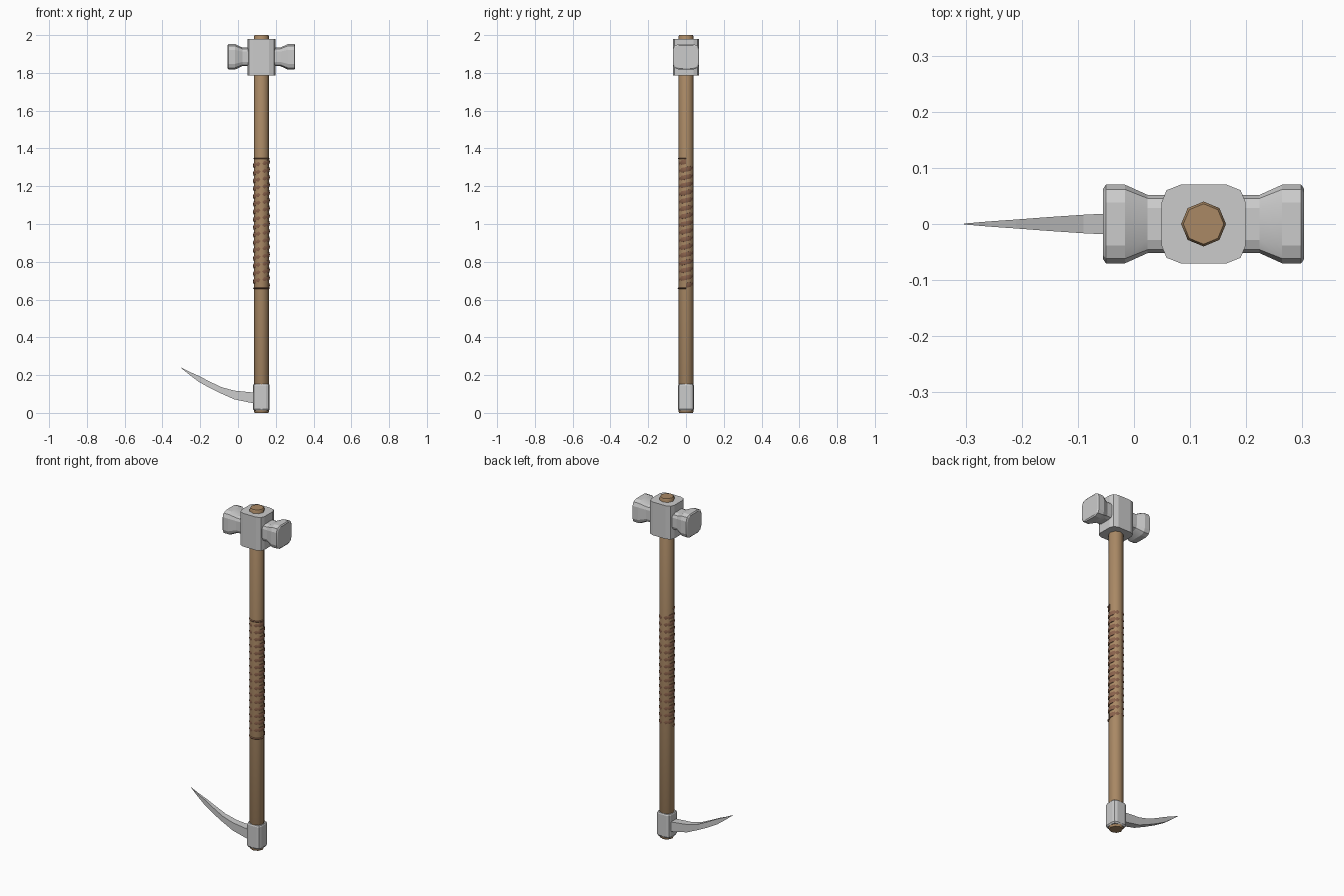
import bpy, bmesh, math
from mathutils import Vector

if "Cube" in bpy.data.objects:
    bpy.data.objects.remove(bpy.data.objects["Cube"])

CX = 0.124  # shaft axis


def material(name, rgb):
    m = bpy.data.materials.new(name)
    m.diffuse_color = (*rgb, 1)
    m.use_nodes = True
    m.node_tree.nodes["Principled BSDF"].inputs["Base Color"].default_value = m.diffuse_color
    return m


wood = material("wood", (0.40, 0.25, 0.13))
leather = material("leather", (0.25, 0.12, 0.07))


def loft(name, rings, mat=None, smooth=None):
    """Skin a list of equal-length point rings and cap both ends."""
    bm = bmesh.new()
    vs = [[bm.verts.new(p) for p in r] for r in rings]
    n = len(rings[0])
    for a, b in zip(vs, vs[1:]):
        for i in range(n):
            j = (i + 1) % n
            bm.faces.new((a[i], a[j], b[j], b[i]))
    bm.faces.new(vs[0][::-1])
    bm.faces.new(vs[-1])
    bmesh.ops.recalc_face_normals(bm, faces=bm.faces)
    me = bpy.data.meshes.new(name)
    bm.to_mesh(me)
    bm.free()
    ob = bpy.data.objects.new(name, me)
    bpy.context.collection.objects.link(ob)
    if mat:
        me.materials.append(mat)
    if smooth:
        bpy.ops.object.select_all(action='DESELECT')
        ob.select_set(True)
        bpy.context.view_layer.objects.active = ob
        bpy.ops.object.shade_smooth_by_angle(angle=math.radians(smooth))
    return ob


def rounded_square(a, b):
    """Twelve-point square with faceted corners, half sizes a and b."""
    corner = [(1, .55), (.88, .86), (.55, 1)]
    pts = []
    for sx, sy in ((1, 1), (-1, 1), (-1, -1), (1, -1)):
        c = corner if sx * sy > 0 else corner[::-1]
        pts += [(sx * u * a, sy * v * b) for u, v in c]
    return pts


def upright(name, profile):
    return loft(name, [[(CX + u, v, z) for u, v in rounded_square(a, b)]
                       for z, a, b in profile], smooth=20)


# Octagonal wooden shaft
loft("shaft", [[(CX + r * math.cos(i * math.pi / 4), r * math.sin(i * math.pi / 4), z)
                for i in range(8)]
               for z, r in ((0, .036), (.008, .04), (1.993, .04), (2, .036))],
     wood, 60)

# Hammer head: central block and two flared faces
upright("head_block", [(1.785, .075, .07), (1.98, .075, .07)])
face_profile = [(.05, .052, .05), (.10, .052, .049), (.14, .07, .0675),
                (.174, .07, .0675), (.179, .063, .061)]
for side, label in ((1, "right"), (-1, "left")):
    loft("hammer_face_" + label,
         [[(CX + side * x, u, 1.885 + v) for u, v in rounded_square(a, b)]
          for x, a, b in face_profile], smooth=20)

# Collar at the foot of the shaft
upright("foot_collar", [(.012, .039, .037), (.02, .044, .042),
                        (.145, .044, .042), (.152, .041, .039)])

# Curved spike: x, lower z, upper z, half thickness
spike = [(.10, .048, .106, .026), (.06, .055, .11, .024), (-.02, .072, .118, .02),
         (-.09, .103, .137, .0165), (-.15, .132, .166, .0125),
         (-.21, .166, .197, .008), (-.26, .204, .219, .0045), (-.303, .239, .241, .0008)]
loft("spike", [[(x, -t, lo), (x, t, lo), (x, t, hi), (x, -t, hi)]
               for x, lo, hi, t in spike])


# Leather grip: a flattened strip wound round the shaft, showing at the sides
def grip_strip(name, angles, z_of, rx, ry, half_height):
    rings = []
    for t in angles:
        c, s = math.cos(t), math.sin(t)
        ring = []
        for k in range(6):
            q = k * math.pi / 3
            d = .006 * math.cos(q)
            ring.append((CX + (rx + d) * c, (ry + d) * s,
                         z_of(t) + half_height * math.sin(q)))
        rings.append(ring)
    loft(name, rings, leather, 50)


TURNS, Z0, Z1 = 16, .675, 1.33
grip_strip("grip_wrap", [i * math.pi / 8 for i in range(TURNS * 16 + 1)],
           lambda t: Z0 + (Z1 - Z0) * t / (TURNS * 2 * math.pi), .039, .033, .014)
for label, z in (("lower", .66), ("upper", 1.347)):
    grip_strip("grip_end_" + label, [math.pi + i * math.pi / 12 for i in range(13)],
               lambda t: z, .038, .038, .004)
